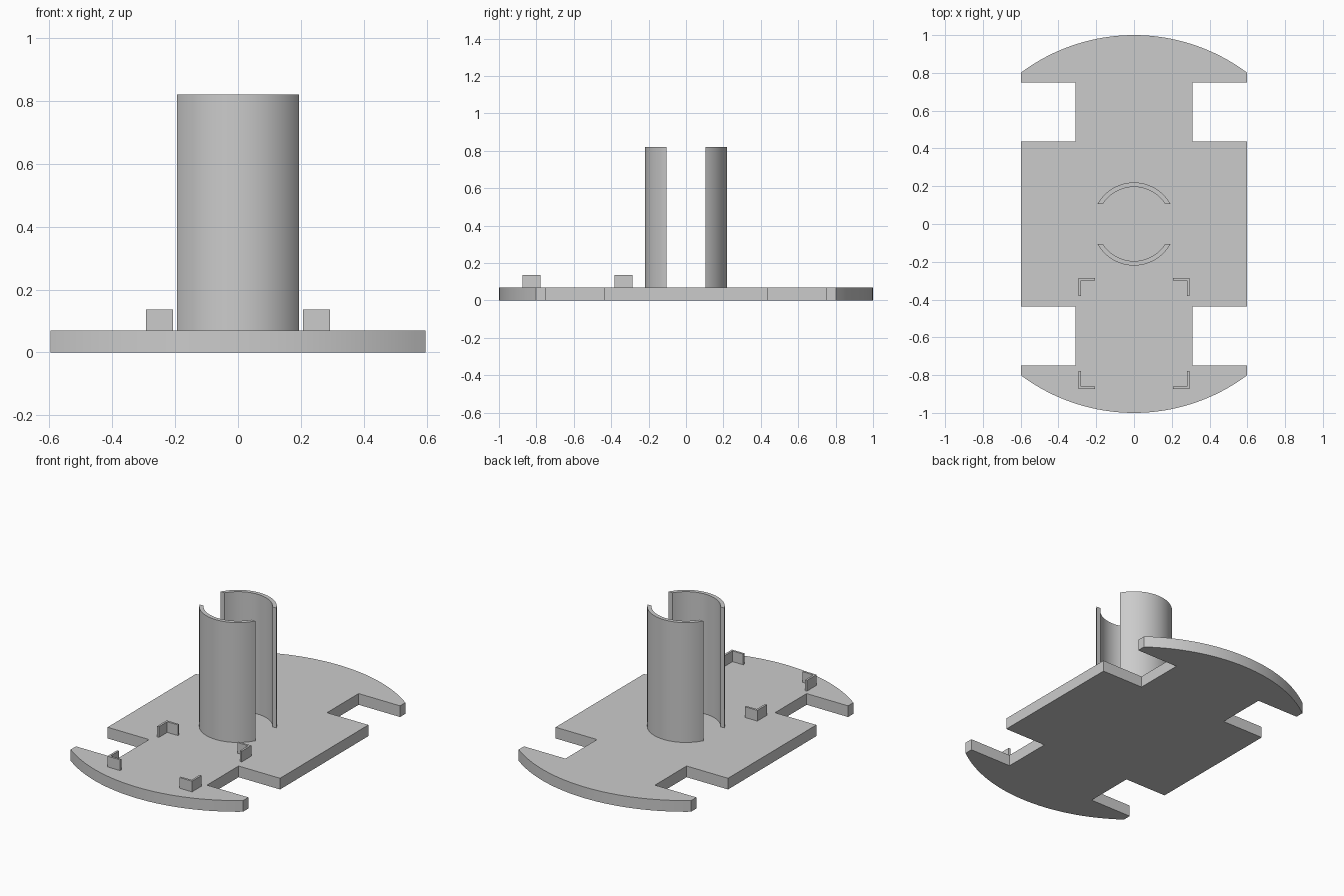
import bpy, bmesh, math

cube = bpy.data.objects.get("Cube")
if cube:
    bpy.data.objects.remove(cube, do_unlink=True)

grey = bpy.data.materials.new("light_grey")
grey.use_nodes = True
colour = (0.6, 0.6, 0.6, 1)
grey.diffuse_color = colour
grey.node_tree.nodes["Principled BSDF"].inputs["Base Color"].default_value = colour

PLATE_TOP = 0.07


def prism(name, outline, z0, z1):
    """Extrude a flat outline from z0 to z1."""
    bm = bmesh.new()
    face = bm.faces.new([bm.verts.new((x, y, z0)) for x, y in outline])
    grown = bmesh.ops.extrude_face_region(bm, geom=[face], use_keep_orig=True)
    verts = [v for v in grown["geom"] if isinstance(v, bmesh.types.BMVert)]
    bmesh.ops.translate(bm, verts=verts, vec=(0, 0, z1 - z0))
    bmesh.ops.recalc_face_normals(bm, faces=bm.faces)
    mesh = bpy.data.meshes.new(name)
    bm.to_mesh(mesh)
    bm.free()
    mesh.materials.append(grey)
    obj = bpy.data.objects.new(name, mesh)
    bpy.context.collection.objects.link(obj)
    bpy.ops.object.select_all(action='DESELECT')
    obj.select_set(True)
    bpy.context.view_layer.objects.active = obj
    bpy.ops.object.shade_smooth_by_angle(angle=math.radians(30))
    return obj


def arc(radius, start, end, steps):
    angles = [start + (end - start) * i / steps for i in range(steps + 1)]
    return [(radius * math.cos(a), radius * math.sin(a)) for a in angles]


# Base plate: a disc with straight sides and four square notches
half_width, waist, notch_in, notch_out = 0.597, 0.31, 0.437, 0.75
quarter = [(half_width, notch_in), (waist, notch_in),
           (waist, notch_out), (half_width, notch_out)]
quarter += arc(1, math.acos(half_width), math.pi / 2, 16)
back = quarter + [(-x, y) for x, y in reversed(quarter[:-1])]
prism("base_plate", back + [(-x, -y) for x, y in back], 0, PLATE_TOP)

# Split tube: two facing shells, each cut off flat along the gap
outer, inner, gap = 0.22, 0.196, 0.105
a_out, a_in = math.asin(gap / outer), math.asin(gap / inner)
shell = arc(outer, a_out, math.pi - a_out, 32) + arc(inner, math.pi - a_in, a_in, 32)
for name, side in (("back_tube_shell", 1), ("front_tube_shell", -1)):
    prism(name, [(x, side * y) for x, y in shell], PLATE_TOP, 0.82)

# Four L-shaped corner brackets around a square in front of the tube
reach, centre_y, leg_x, leg_y, thick = 0.293, -0.58, 0.087, 0.095, 0.013
bracket = [(reach, reach), (reach - leg_x, reach), (reach - leg_x, reach - thick),
           (reach - thick, reach - thick), (reach - thick, reach - leg_y),
           (reach, reach - leg_y)]
for x_name, sx in (("left", 1), ("right", -1)):
    for y_name, sy in (("rear", 1), ("front", -1)):
        prism(f"{y_name}_{x_name}_bracket",
              [(sx * x, centre_y + sy * y) for x, y in bracket], PLATE_TOP, 0.137)
